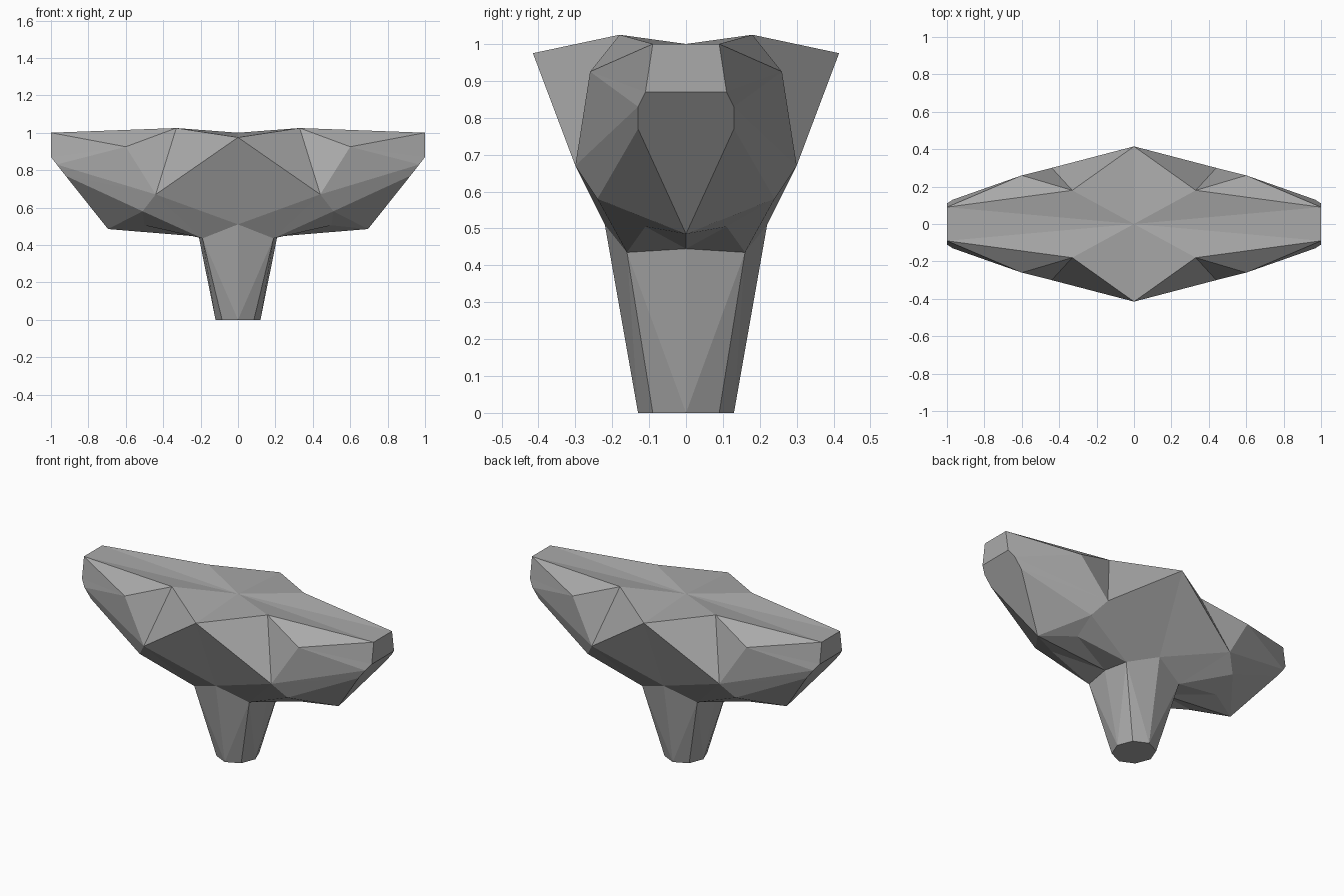
import bpy
import bmesh

cube = bpy.data.objects.get("Cube")
if cube:
    bpy.data.objects.remove(cube, do_unlink=True)

# Plain grey material
GREY = (0.4, 0.4, 0.4, 1.0)
stone = bpy.data.materials.new("grey_stone")
stone.use_nodes = True
stone.diffuse_color = GREY
bsdf = next(n for n in stone.node_tree.nodes if n.type == "BSDF_PRINCIPLED")
bsdf.inputs["Base Color"].default_value = GREY
bsdf.inputs["Roughness"].default_value = 0.8

# Corner points of one quarter of the form
P = {
    "top": (0, 0, 1.0),
    "tip": (0, 0.415, 0.975),
    "crest": (0.33, 0.18, 1.025),
    "shoulder": (0.6, 0.26, 0.925),
    "notch": (0.44, 0.3, 0.67),
    "chine": (0.51, 0.24, 0.58),
    "hollow": (0.5, 0.11, 0.505),
    "keel": (0.695, 0, 0.485),
    "end_top": (1, 0, 1.0),
    "end_low": (1, 0, 0.87),
    "corner_top": (1, 0.09, 1.0),
    "corner_low": (1, 0.11, 0.87),
    "cheek_high": (0.969, 0.13, 0.83),
    "cheek_low": (0.922, 0.13, 0.77),
    "neck_front": (0, 0.22, 0.51),
    "neck_corner": (0.19, 0.16, 0.435),
    "neck_side": (0.21, 0, 0.445),
    "foot": (0, 0, 0),
    "foot_front": (0, 0.13, 0),
    "foot_corner": (0.085, 0.09, 0),
    "foot_side": (0.12, 0, 0),
}


def quartered(name, faces):
    """Build the faces of one quarter and repeat them across x and y."""
    bm = bmesh.new()
    verts = {}
    for sx in (1, -1):
        for sy in (1, -1):
            for face in faces:
                corners = []
                for key in face.split():
                    x, y, z = P[key]
                    co = (x * sx, y * sy, z)
                    if co not in verts:
                        verts[co] = bm.verts.new(co)
                    corners.append(verts[co])
                # Mirrored quarters need the reverse winding
                bm.faces.new(corners if sx == sy else corners[::-1])
    bmesh.ops.recalc_face_normals(bm, faces=bm.faces)
    mesh = bpy.data.meshes.new(name)
    bm.to_mesh(mesh)
    bm.free()
    mesh.materials.append(stone)
    obj = bpy.data.objects.new(name, mesh)
    bpy.context.collection.objects.link(obj)
    return obj


# Wide faceted head
quartered("faceted_head", [
    # upper surface
    "top crest tip",
    "top corner_top crest",
    "top end_top corner_top",
    # flanks
    "tip crest notch",
    "crest shoulder notch",
    "crest corner_top shoulder",
    "shoulder corner_top corner_low",
    "shoulder corner_low cheek_high",
    "shoulder cheek_high notch",
    "notch cheek_high cheek_low",
    "notch cheek_low chine",
    # ends
    "end_top end_low corner_low corner_top",
    "end_low keel cheek_low cheek_high corner_low",
    # underside
    "chine cheek_low keel",
    "tip notch neck_front",
    "notch neck_corner neck_front",
    "notch chine neck_corner",
    "chine hollow neck_corner",
    "chine keel hollow",
    "hollow neck_side neck_corner",
    "hollow keel neck_side",
])

# Tapered eight-sided stem
quartered("tapered_stem", [
    "neck_front neck_corner foot_front",
    "neck_corner foot_corner foot_front",
    "neck_corner neck_side foot_side",
    "neck_corner foot_side foot_corner",
    "foot foot_front foot_corner foot_side",
])
